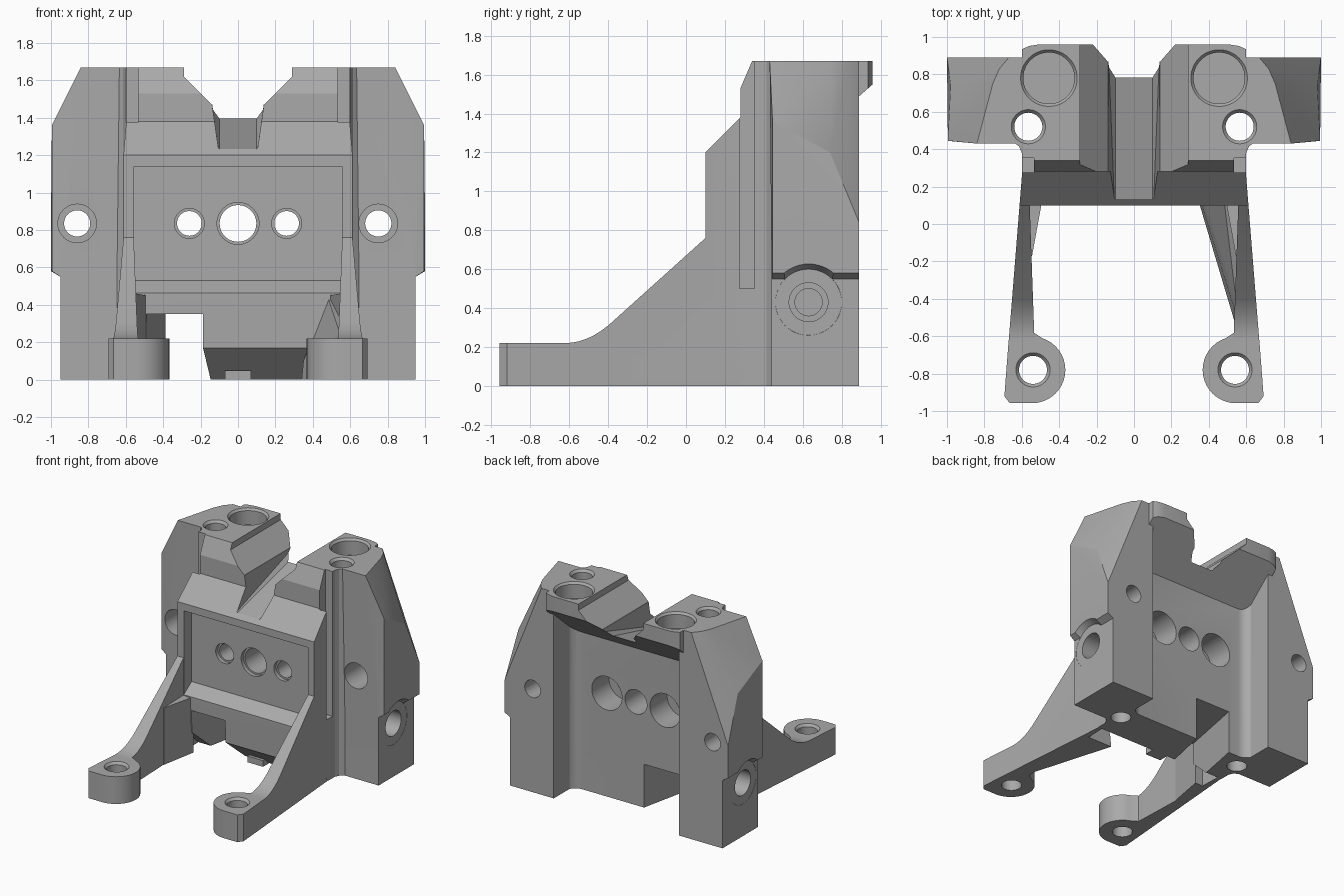
import bpy, bmesh, math
from mathutils import Matrix, Vector

if "Cube" in bpy.data.objects:
    bpy.data.objects.remove(bpy.data.objects["Cube"], do_unlink=True)

grey = bpy.data.materials.new("cast grey")
grey.use_nodes = True
grey.diffuse_color = (0.4, 0.4, 0.4, 1)
grey.node_tree.nodes["Principled BSDF"].inputs["Base Color"].default_value = (0.4, 0.4, 0.4, 1)


def finish(name, bm):
    bmesh.ops.recalc_face_normals(bm, faces=bm.faces)
    mesh = bpy.data.meshes.new(name)
    bm.to_mesh(mesh)
    bm.free()
    ob = bpy.data.objects.new(name, mesh)
    bpy.context.collection.objects.link(ob)
    mesh.materials.append(grey)
    return ob


def prism(name, outline, axis, a, b):
    """Extrude a 2D outline along an axis from a to b."""
    place = {"x": lambda p: (a, p[0], p[1]), "y": lambda p: (p[0], a, p[1]),
             "z": lambda p: (p[0], p[1], a)}[axis]
    bm = bmesh.new()
    face = bm.faces.new([bm.verts.new(place(p)) for p in outline])
    new = bmesh.ops.extrude_face_region(bm, geom=[face])["geom"]
    move = Vector([(b - a) if c == axis else 0 for c in "xyz"])
    bmesh.ops.translate(bm, vec=move, verts=[v for v in new if isinstance(v, bmesh.types.BMVert)])
    return finish(name, bm)


def hull(name, points):
    bm = bmesh.new()
    for p in points:
        bm.verts.new(p)
    out = bmesh.ops.convex_hull(bm, input=bm.verts)
    bmesh.ops.delete(bm, geom=list(set(out["geom_interior"] + out["geom_unused"])), context="VERTS")
    bmesh.ops.dissolve_limit(bm, angle_limit=0.01, verts=bm.verts, edges=bm.edges)
    return finish(name, bm)


def rod(name, axis, at, r, a, b, r2=None):
    """Cylinder, or cone from r at a to r2 at b; at gives the two other coordinates."""
    bm = bmesh.new()
    turn = {"x": Matrix.Rotation(math.pi / 2, 4, "Y"), "y": Matrix.Rotation(-math.pi / 2, 4, "X"),
            "z": Matrix()}[axis]
    if b < a:
        a, b, r, r2 = b, a, r2 or r, r
    mid = list(at)
    mid.insert("xyz".index(axis), (a + b) / 2)
    bmesh.ops.create_cone(bm, cap_ends=True, segments=48, radius1=r, radius2=r2 or r,
                          depth=b - a, matrix=Matrix.Translation(mid) @ turn)
    return finish(name, bm)


def box(name, x, y, z):
    return prism(name, [(x[0], y[0]), (x[1], y[0]), (x[1], y[1]), (x[0], y[1])], "z", *z)


def combine(target, others, operation):
    for other in others:
        mod = target.modifiers.new("join", "BOOLEAN")
        mod.operation, mod.solver, mod.object = operation, "EXACT", other
        bpy.context.view_layer.update()
        done = bpy.data.meshes.new_from_object(target.evaluated_get(bpy.context.evaluated_depsgraph_get()))
        target.modifiers.clear()
        target.data = done
        bpy.data.objects.remove(other, do_unlink=True)


# Central wall with sloped shoulder and overhanging top
casting = prism("bracket_casting", [
    (.11, .17), (.3, 0), (.64, 0), (.64, 1.27), (.96, 1.55), (.96, 1.67), (.34, 1.67),
    (.28, 1.53), (.28, 1.38), (.1, 1.2), (.1, .45)], "x", -.6, .6)

# Rounded-off outer corners of the overhang
corners = [prism("corner", [(s * .5, 1), (s * .5, .961), (s * .56, .952), (s * .61, .93), (s * .7, .88),
                            (s * .7, 1)], "z", 1.4, 1.8) for s in (1, -1)]
combine(casting, corners, "DIFFERENCE")

# Front recess, with a sloped floor, between the two side ribs
recess = prism("recess", [(0, 1.14), (.2, 1.14), (.2, .53), (.09, .455), (0, .455)], "x", -.555, .555)
# Slanted clearance notch at the bottom
notch = prism("notch", [(-.5, .05), (-.2, .05), (-.06, .7), (-.375, .7)], "z", -.1, .35)
# Wide V on top and the rising channel below it
vee = prism("vee", [(-.29, 1.8), (-.29, 1.62), (-.14, 1.47), (.14, 1.47), (.29, 1.62), (.29, 1.8)],
            "y", 0, 1.1)
channel = hull("channel", [(s * w, y, z) for s in (1, -1) for w, y, z in
                           [(.1, .0, 1.2), (.14, .0, 1.48), (.1, 1.0, 1.45), (.14, 1.0, 1.49)]])
combine(casting, [recess, notch, vee, channel], "DIFFERENCE")

parts = [box("locating_tab", (-.07, .07), (.22, .35), (0, .05))]
for s in (1, -1):
    # Side block: narrow foot and chamfered upper body
    parts.append(box("block_foot", sorted((s * .56, s * .95)), (.44, .89), (0, .7)))
    parts.append(hull("block_top", [(s * x, y, z) for x, y, z in [
        (.56, .44, .55), (.56, .89, .55), (.995, .445, .58), (1, .89, .58), (.95, .44, .55), (.95, .89, .55),
        (.995, .445, 1.36), (.98, .74, 1.2), (1, .89, .84),
        (.56, .43, 1.67), (.84, .43, 1.67), (.755, .75, 1.67), (.72, .83, 1.67), (.67, .89, 1.67),
        (.56, .89, 1.67)]]))
    # Fillets where the block meets the wall, back and front
    arc = [(s * (.48 + .09 * math.sin(t)), .73 - .09 * math.cos(t))
           for t in [i * math.pi / 12 for i in range(7)]]
    parts.append(prism("back_fillet", arc + [(s * .6, .73), (s * .6, .6), (s * .48, .6)], "z", 0, 1.4))
    parts.append(prism("front_fillet", [(s * .58, .37), (s * .6, .38), (s * .615, .415), (s * .66, .45),
                                        (s * .58, .45)], "z", 0, 1.67))
    # Leg web, curving down to the foot and leaning outward
    curve = [(-.62 + .22 * t, .22 + .09 * t * t) for t in [i / 6 for i in range(7)]]
    web = prism("leg_web", [(-.64, 0), (-.64, .22)] + curve + [(.1, .76), (.1, 1.2), (.28, 1.38), (.46, 1.38),
                                                             (.46, 0)], "x", s * .554, s * .62)
    for v in web.data.vertices:
        outer = abs(v.co.x) > .6
        v.co.x -= s * v.co.y * (.08 if outer else -.035)
    parts.append(web)
    # Rounded foot pad with a straight outer side and a clipped corner
    turn = [math.radians(270 - 9 * i) for i in range(19)]
    pad = [(s * (.545 + .178 * math.cos(t)), -.78 + .178 * math.sin(t)) for t in turn]
    parts.append(prism("foot_pad", pad + [(s * .536, -.58), (s * .534, -.54), (s * .6, -.54), (s * .67, -.62),
                                          (s * .693, -.92), (s * .665, -.958)], "z", 0, .22))
    # Small ledge blending the leg into the wall
    parts.append(hull("leg_blend", [(s * x, y, z) for x, y, z in [
        (.49, .13, 0), (.49, .13, .45), (.58, .13, 0), (.58, .13, .46),
        (.545, -.17, 0), (.545, -.17, .46), (.58, -.17, 0), (.58, -.17, .46)]]))
# Flared inside face of the left leg
parts.append(hull("leg_flare", [(.34, .14, 0), (.35, .14, .1), (.48, .14, .44), (.58, .14, 0), (.58, .14, .44),
                                (.54, -.53, 0), (.56, -.53, .2), (.6, -.53, 0), (.6, -.53, .2)]))
combine(casting, parts, "UNION")

cuts = []
for s in (1, -1):
    # Vertical slots beside the towers
    cuts.append(box("slot", sorted((s * .535, s * .66)), (.275, .353), (.5, 1.8)))
    # Relief arch and cross hole on the outer flank
    cuts.append(rod("arch", "x", (.63, .43), .17, s * .949, s * 1.03, .215))
    cuts.append(rod("flank_bore", "x", (.63, .43), .1, s * .72, s * 1.1))
    cuts.append(rod("flank_hole", "x", (.63, .43), .07, s * .68, s * 1.1))
    # Vertical bolt holes and blind bores in the towers
    for x, y, top in [(.565, .52, 1.67), (.54, -.78, .22)]:
        cuts.append(rod("bolt_hole", "z", (s * x, y), .075, -.13, 1.83))
        cuts.append(rod("bolt_rim", "z", (s * x, y), .07, top - .025, top + .01, .1))
    cuts.append(rod("tower_bore", "z", (s * .455, .78), .137, 1.54, 1.8))
    cuts.append(rod("tower_rim", "z", (s * .455, .78), .13, 1.645, 1.68, .16))
    # Holes through the wall beside the centre, wider at the back
    cuts.append(rod("wall_hole", "y", (s * .26, .835), .066, 0, .9))
    cuts.append(rod("wall_rim", "y", (s * .26, .835), .08, 0, .23))
    cuts.append(rod("wall_bore", "y", (s * .26, .835), .135, .42, .8))
cuts.append(rod("centre_hole", "y", (0, .835), .098, 0, .9))
cuts.append(rod("centre_rim", "y", (0, .835), .112, 0, .23))
# Mounting holes through the side blocks
for x in (-.86, .75):
    cuts.append(rod("mount_hole", "y", (x, .835), .07, .2, 1))
    cuts.append(rod("mount_bore", "y", (x, .835), .103, .3, .72))
combine(casting, cuts, "DIFFERENCE")

# Smooth the round surfaces and keep the machined edges crisp
for ob in bpy.context.selected_objects:
    ob.select_set(False)
casting.select_set(True)
bpy.context.view_layer.objects.active = casting
bpy.ops.object.shade_smooth_by_angle(angle=math.radians(20))
